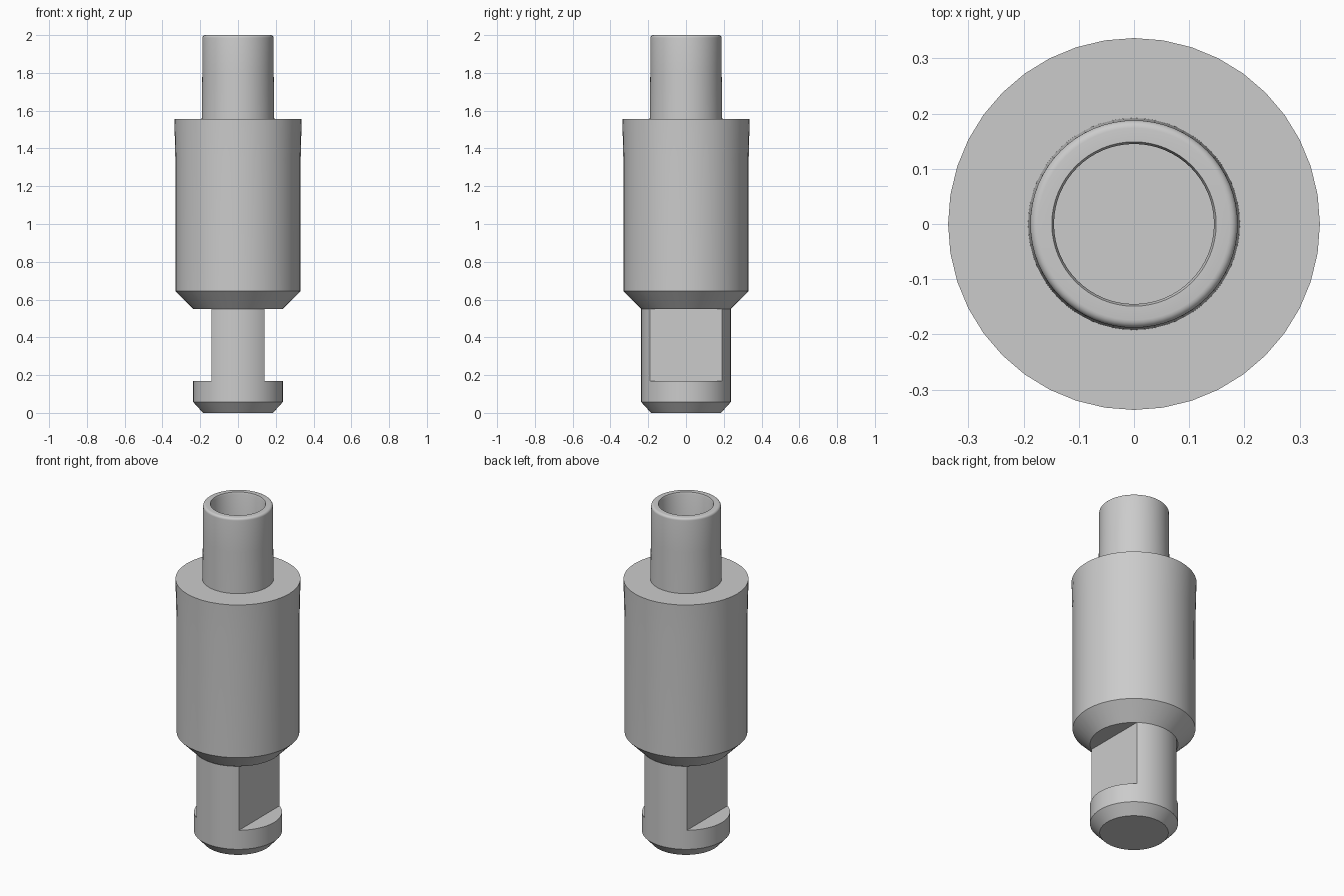
import bpy
import bmesh
import math

cube = bpy.data.objects.get("Cube")
if cube:
    bpy.data.objects.remove(cube, do_unlink=True)

# Single plain metal colour
metal = bpy.data.materials.new("light grey metal")
metal.use_nodes = True
GREY = (0.6, 0.6, 0.6, 1.0)
metal.diffuse_color = GREY
metal.node_tree.nodes["Principled BSDF"].inputs["Base Color"].default_value = GREY


def finish(bm, name):
    bmesh.ops.recalc_face_normals(bm, faces=bm.faces)
    mesh = bpy.data.meshes.new(name)
    bm.to_mesh(mesh)
    bm.free()
    mesh.materials.append(metal)
    obj = bpy.data.objects.new(name, mesh)
    bpy.context.collection.objects.link(obj)
    bpy.ops.object.select_all(action="DESELECT")
    obj.select_set(True)
    bpy.context.view_layer.objects.active = obj
    bpy.ops.object.shade_smooth_by_angle(angle=math.radians(25))
    return obj


def turned(name, profile, segments):
    """Lathe an open (radius, z) profile about z and cap both ends."""
    bm = bmesh.new()
    rings = []
    for r, z in profile:
        angles = [math.tau * i / segments for i in range(segments)]
        rings.append([bm.verts.new((r * math.cos(a), r * math.sin(a), z)) for a in angles])
    for low, high in zip(rings, rings[1:]):
        for i in range(segments):
            j = (i + 1) % segments
            bm.faces.new((low[i], low[j], high[j], high[i]))
    bm.faces.new(rings[0])
    bm.faces.new(rings[-1])
    return finish(bm, name)


SHANK_R, FLAT_X = 0.237, 0.14
FOOT_TOP, BODY_BASE, SHOULDER = 0.17, 0.55, 1.555

# Chamfered foot below the flats
turned("foot", [(0.185, 0), (SHANK_R, 0.057), (SHANK_R, FOOT_TOP)], 80)

# Neck: round front and back, with a flat on each side
bm = bmesh.new()
start = math.acos(FLAT_X / SHANK_R)
steps = 24
outline = []
for turn in (0, math.pi):
    for i in range(steps + 1):
        a = turn + start + (math.pi - 2 * start) * i / steps
        outline.append((SHANK_R * math.cos(a), SHANK_R * math.sin(a)))
low = [bm.verts.new((x, y, FOOT_TOP)) for x, y in outline]
high = [bm.verts.new((x, y, BODY_BASE)) for x, y in outline]
for i in range(len(outline)):
    j = (i + 1) % len(outline)
    bm.faces.new((low[i], low[j], high[j], high[i]))
finish(bm, "neck")

# Main barrel with a chamfered underside
turned("barrel", [(SHANK_R, BODY_BASE), (0.331, 0.645), (0.332, 1.35),
                  (0.337, SHOULDER)], 40)

# Hollow spigot with a rounded outer lip and a chamfered bore
LIP = 0.014
lip = [(0.188 - LIP + LIP * math.cos(a), 2 - LIP + LIP * math.sin(a))
       for a in (math.pi / 2 * i / 5 for i in range(6))]
turned("spigot", [(0.192, SHOULDER), (0.189, 1.8)] + lip +
       [(0.149, 2), (0.145, 1.99), (0.145, SHOULDER + 0.002)], 64)
